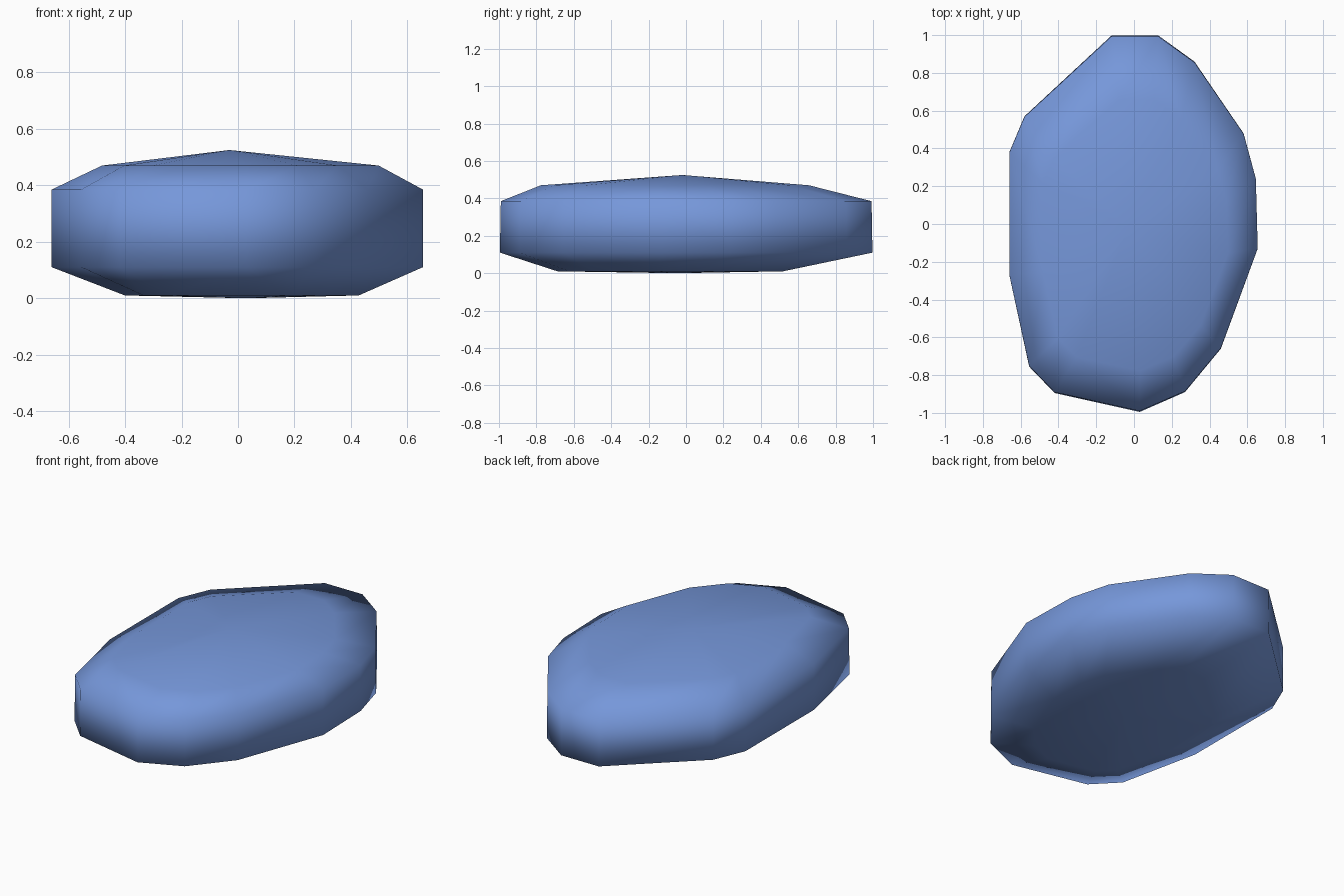
import bpy, bmesh

if "Cube" in bpy.data.objects:
    bpy.data.objects.remove(bpy.data.objects["Cube"])

# plan outline of the pebble, counter-clockwise seen from above
OUTLINE = [(0.03, -0.995), (0.27, -0.89), (0.46, -0.66), (0.655, -0.13),
           (0.645, 0.24), (0.58, 0.48), (0.32, 0.86), (0.13, 0.997),
           (-0.12, 0.997), (-0.58, 0.57), (-0.66, 0.38), (-0.66, -0.27),
           (-0.555, -0.755), (-0.42, -0.895)]

# rings: height, x scale, y scale, x shift, y shift
RINGS = [(0.01, 0.63, 0.605, 0.015, -0.085),
         (0.11, 1.0, 1.0, 0.0, 0.0),
         (0.385, 1.0, 0.995, 0.0, 0.0),
         (0.47, 0.745, 0.72, 0.01, -0.06)]

bm = bmesh.new()
for z, sx, sy, dx, dy in RINGS:
    for x, y in OUTLINE:
        bm.verts.new((x * sx + dx, y * sy + dy, z))
bm.verts.new((0.03, -0.05, 0.0))       # underside centre
bm.verts.new((-0.03, -0.02, 0.525))    # crown

# convex skin over the rings
hull = bmesh.ops.convex_hull(bm, input=bm.verts[:])
loose = {g for g in hull["geom_interior"] + hull["geom_unused"]
         if isinstance(g, bmesh.types.BMVert)}
bmesh.ops.delete(bm, geom=list(loose), context='VERTS')
bmesh.ops.recalc_face_normals(bm, faces=bm.faces[:])
for f in bm.faces:
    f.smooth = True

mesh = bpy.data.meshes.new("pebble")
bm.to_mesh(mesh)
bm.free()
pebble = bpy.data.objects.new("pebble", mesh)
bpy.context.collection.objects.link(pebble)

# single stone colour
blue = bpy.data.materials.new("stone blue")
blue.diffuse_color = (0.18, 0.31, 0.70, 1)
blue.use_nodes = True
blue.node_tree.nodes["Principled BSDF"].inputs["Base Color"].default_value = blue.diffuse_color
mesh.materials.append(blue)
